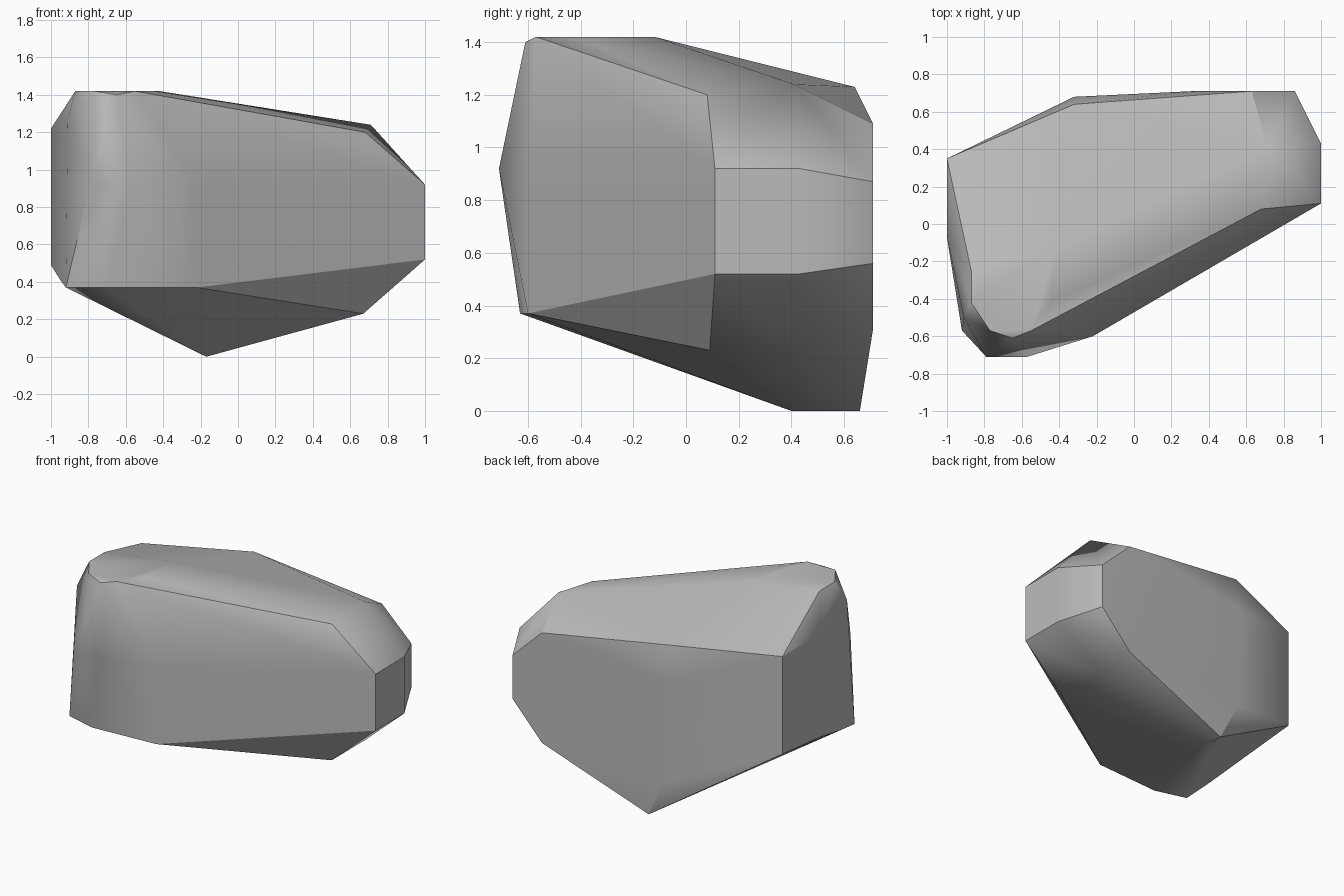
import bpy
import bmesh
import math

default_cube = bpy.data.objects.get("Cube")
if default_cube:
    bpy.data.objects.remove(default_cube, do_unlink=True)


def make_material(name, colour):
    material = bpy.data.materials.new(name)
    material.use_nodes = True
    material.diffuse_color = colour
    shader = material.node_tree.nodes["Principled BSDF"]
    shader.inputs["Base Color"].default_value = colour
    shader.inputs["Roughness"].default_value = 0.8
    return material


def side_facet(x, outline):
    """Flat facet facing left or right, outlined in y and z."""
    return [(x, y, z) for y, z in outline]


def back_facet(y, outline):
    """Flat facet facing the front or back, outlined in x and z."""
    return [(x, y, z) for x, z in outline]


def level_facet(z, outline):
    """Flat facet or ridge at one height, outlined in x and y."""
    return [(x, y, z) for x, y in outline]


# Broken end planes of the boulder
narrow_end = side_facet(1.0, [(0.11, 0.52), (0.43, 0.52), (0.43, 0.92), (0.11, 0.92)])
wide_end = side_facet(-1.0, [(-0.07, 0.49), (0.35, 0.53), (0.35, 1.22), (-0.07, 1.22)])
back_plane = back_facet(0.71, [(0.63, 0.31), (0.86, 0.56), (0.86, 0.87),
                               (0.63, 1.09), (0.31, 1.08)])
back_corner = [(-0.32, 0.64, 1.23), (-0.32, 0.68, 0.99), (-0.30, 0.68, 0.27)]

# Flat crown and the shoulders that slope away from it
crown = level_facet(1.42, [(-0.87, -0.25), (-0.87, -0.42), (-0.77, -0.57),
                           (-0.55, -0.57), (-0.45, -0.42), (-0.42, -0.12)])
crown_chips = [(-0.65, -0.61, 1.40), (-0.91, -0.50, 1.27)]
shoulder = [(0.68, 0.08, 1.20), (0.71, 0.41, 1.24)]

# Front bulge, lower front edge and keel underneath
front_bulge = back_facet(-0.71, [(-0.79, 0.92), (-0.57, 0.92)])
front_edge = level_facet(0.37, [(-0.92, -0.57), (-0.70, -0.63), (-0.22, -0.60)])
front_bend = [(-0.22, -0.60, 0.92), (-0.95, -0.38, 0.41)]
keel = level_facet(0.0, [(-0.17, 0.40), (-0.17, 0.66)])
under_shoulder = level_facet(0.23, [(0.67, 0.09), (0.67, 0.46)])

# Wrap the facets in one convex stone
mesh = bpy.data.meshes.new("boulder")
bm = bmesh.new()
for facet in (narrow_end, wide_end, back_plane, back_corner, crown, crown_chips,
              shoulder, front_bulge, front_edge, front_bend, keel, under_shoulder):
    for point in facet:
        bm.verts.new(point)
bmesh.ops.convex_hull(bm, input=bm.verts[:])
bmesh.ops.delete(bm, geom=[v for v in bm.verts if not v.link_faces], context="VERTS")
bmesh.ops.dissolve_limit(bm, angle_limit=math.radians(2),
                         verts=bm.verts[:], edges=bm.edges[:])
bmesh.ops.recalc_face_normals(bm, faces=bm.faces[:])
bm.to_mesh(mesh)
bm.free()

boulder = bpy.data.objects.new("boulder", mesh)
bpy.context.collection.objects.link(boulder)
mesh.materials.append(make_material("stone grey", (0.5, 0.5, 0.5, 1.0)))

# Soften shallow creases while keeping the broken edges crisp
bpy.ops.object.select_all(action="DESELECT")
boulder.select_set(True)
bpy.context.view_layer.objects.active = boulder
bpy.ops.object.shade_smooth_by_angle(angle=math.radians(30))
weighted = boulder.modifiers.new("weighted normals", "WEIGHTED_NORMAL")
weighted.keep_sharp = True
weighted.weight = 80
